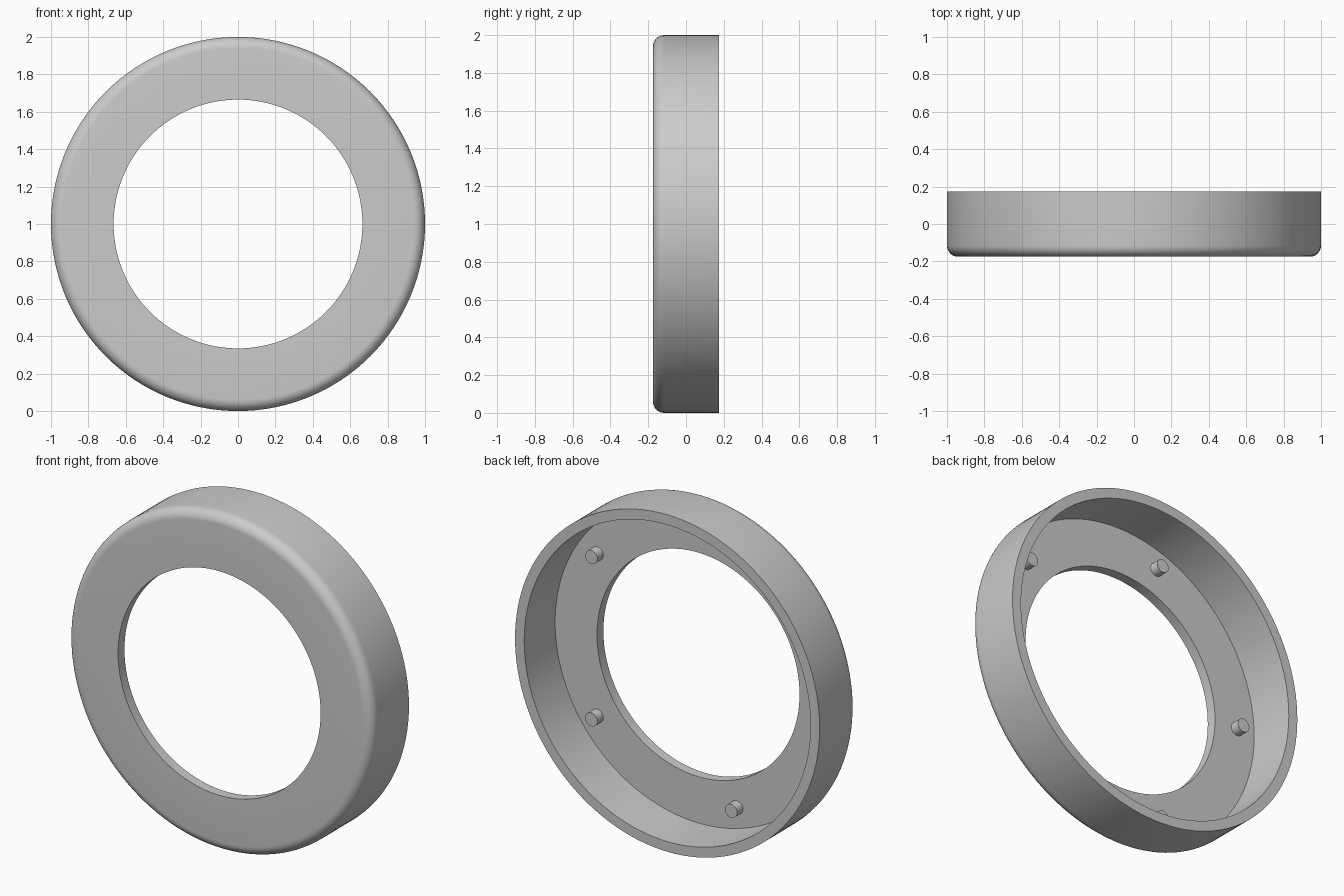
import bpy
import bmesh
from math import cos, sin, pi, radians
from mathutils import Matrix, Vector

default_cube = bpy.data.objects.get("Cube")
if default_cube:
    bpy.data.objects.remove(default_cube, do_unlink=True)

FRONT, BACK = -0.175, 0.175
OUTER, HOLE = 1.0, 0.665
WALL = 0.06
FILLET = 0.06
CENTRE = Vector((0, 0, 1))

grey = bpy.data.materials.new("light_grey")
grey.use_nodes = True
grey.diffuse_color = (0.6, 0.6, 0.6, 1)
grey.node_tree.nodes["Principled BSDF"].inputs["Base Color"].default_value = (0.6, 0.6, 0.6, 1)


def finish(name, bm):
    """Turn the bmesh into a smooth-shaded object with sharp edges kept."""
    bmesh.ops.recalc_face_normals(bm, faces=bm.faces)
    mesh = bpy.data.meshes.new(name)
    bm.to_mesh(mesh)
    bm.free()
    mesh.materials.append(grey)
    obj = bpy.data.objects.new(name, mesh)
    bpy.context.collection.objects.link(obj)
    bpy.ops.object.select_all(action="DESELECT")
    obj.select_set(True)
    bpy.context.view_layer.objects.active = obj
    bpy.ops.object.shade_smooth_by_angle(angle=radians(30))
    return obj


def lathe(name, profile, steps):
    """Spin a closed (radius, y) profile about the y axis."""
    bm = bmesh.new()
    verts = [bm.verts.new((r, y, 0)) for r, y in profile]
    edges = [bm.edges.new((v, verts[i - 1])) for i, v in enumerate(verts)]
    bmesh.ops.spin(bm, geom=verts + edges, cent=(0, 0, 0), axis=(0, 1, 0),
                   angle=2 * pi, steps=steps, use_merge=True)
    bmesh.ops.remove_doubles(bm, verts=bm.verts, dist=0.0001)
    bmesh.ops.translate(bm, verts=bm.verts, vec=CENTRE)
    return finish(name, bm)


# Ring housing: flat front plate, rounded front rim and open-backed outer wall
arc = [(OUTER - FILLET + FILLET * sin(a), FRONT + FILLET - FILLET * cos(a))
       for a in (i * pi / 16 for i in range(9))]
profile = [(HOLE, FRONT)] + arc + [
    (OUTER, BACK), (OUTER - WALL, BACK),
    (OUTER - WALL, FRONT + WALL), (HOLE, FRONT + WALL)]
lathe("ring_housing", profile, 128)

# Five locating pegs on the back of the front plate
PEG_RADIUS, PEG_LENGTH, PEG_CIRCLE = 0.04, 0.055, 0.82
SUNK = 0.01
for i in range(5):
    a = radians(36 + 72 * i)
    place = Vector((PEG_CIRCLE * cos(a), FRONT + WALL + (PEG_LENGTH - SUNK) / 2,
                    PEG_CIRCLE * sin(a))) + CENTRE
    peg = bmesh.new()
    bmesh.ops.create_cone(peg, cap_ends=True, segments=32, radius1=PEG_RADIUS,
                          radius2=PEG_RADIUS, depth=PEG_LENGTH + SUNK,
                          matrix=Matrix.Translation(place) @ Matrix.Rotation(pi / 2, 4, "X"))
    finish(f"peg_{i + 1}", peg)
